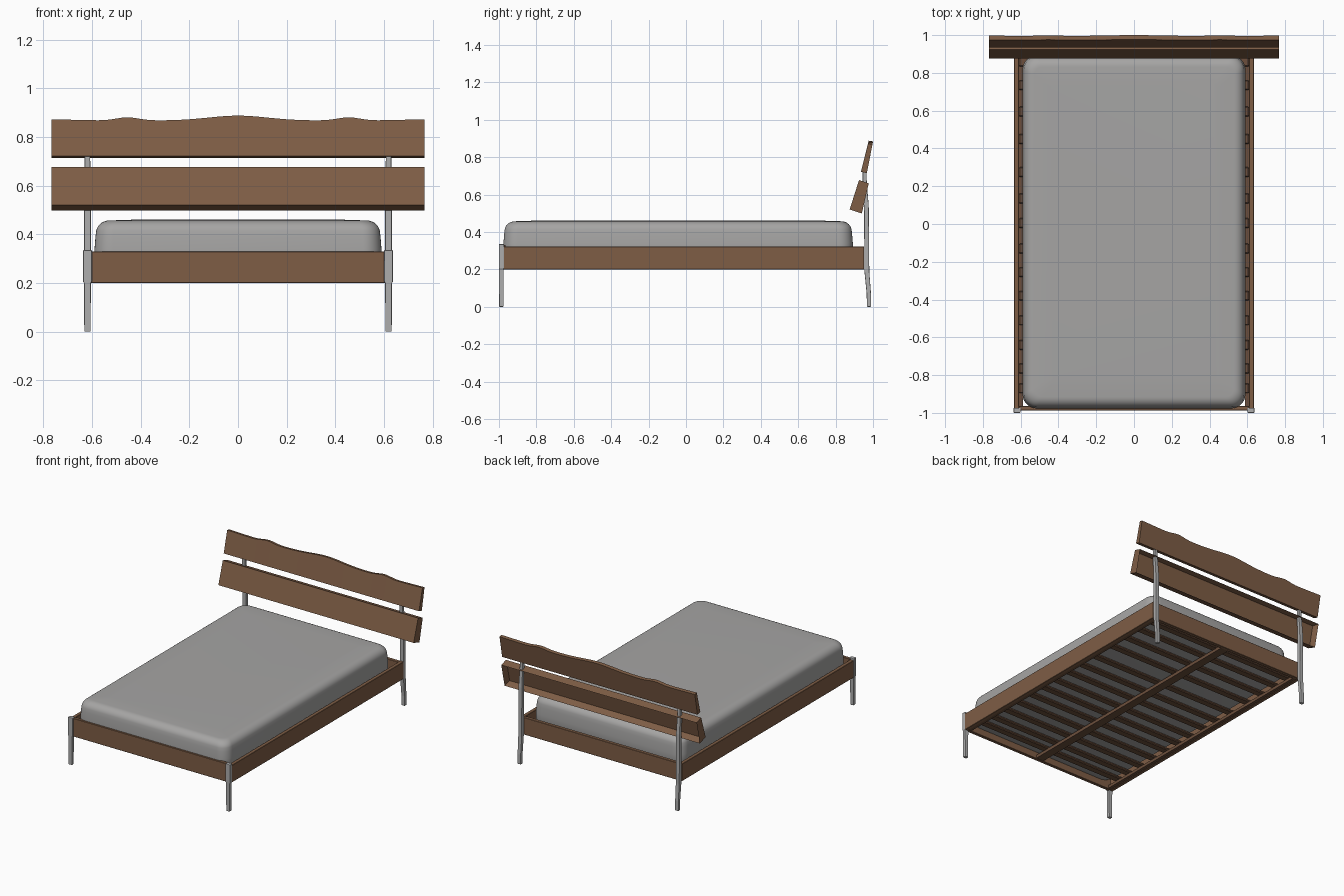
import bpy, bmesh, math

if "Cube" in bpy.data.objects:
    bpy.data.objects.remove(bpy.data.objects["Cube"])


def material(name, rgb):
    m = bpy.data.materials.new(name)
    m.diffuse_color = (*rgb, 1)
    m.use_nodes = True
    m.node_tree.nodes["Principled BSDF"].inputs["Base Color"].default_value = m.diffuse_color
    return m


wood = material("walnut wood", (0.21, 0.11, 0.06))
slat_wood = material("dark slat wood", (0.15, 0.078, 0.045))
fabric = material("grey mattress fabric", (0.38, 0.375, 0.37))
metal = material("brushed metal", (0.42, 0.42, 0.42))


def finish(bm, name, mat, bevel=0.0, segs=1, smooth=False):
    bmesh.ops.recalc_face_normals(bm, faces=bm.faces)
    me = bpy.data.meshes.new(name)
    bm.to_mesh(me)
    bm.free()
    ob = bpy.data.objects.new(name, me)
    bpy.context.collection.objects.link(ob)
    me.materials.append(mat)
    if bevel:
        mod = ob.modifiers.new("soft edges", 'BEVEL')
        mod.width, mod.segments = bevel, segs
    if smooth:
        bpy.ops.object.select_all(action='DESELECT')
        ob.select_set(True)
        bpy.context.view_layer.objects.active = ob
        bpy.ops.object.shade_smooth_by_angle(angle=math.radians(40))
    return ob


def box(name, x0, x1, y0, y1, z0, z1, mat, bevel=0.0, segs=1):
    return loft(name, [(x0, x1, y0, y1, z0), (x0, x1, y0, y1, z1)], mat, bevel, segs)


def loft(name, sections, mat, bevel=0.0, segs=1):
    """Stack of rectangles (x0, x1, y0, y1, z) joined into one solid."""
    bm = bmesh.new()
    rings = [[bm.verts.new(p) for p in ((a, c, z), (b, c, z), (b, d, z), (a, d, z))]
             for a, b, c, d, z in sections]
    for r, s in zip(rings, rings[1:]):
        for i in range(4):
            bm.faces.new((r[i], r[(i + 1) % 4], s[(i + 1) % 4], s[i]))
    bm.faces.new(rings[0])
    bm.faces.new(rings[-1])
    return finish(bm, name, mat, bevel, segs)


# Bed frame: side, foot and head rails with inner ledges
for side, s in (("left", -1), ("right", 1)):
    xs = sorted((s * 0.609, s * 0.635))
    box(side + "_side_rail", *xs, -0.975, 0.953, 0.20, 0.322, wood, 0.002)
    xs = sorted((s * 0.588, s * 0.61))
    box(side + "_slat_ledge", *xs, -0.965, 0.93, 0.203, 0.224, slat_wood)
box("foot_rail", -0.61, 0.61, -0.987, -0.964, 0.20, 0.33, wood, 0.002)
box("head_rail", -0.61, 0.61, 0.928, 0.953, 0.20, 0.322, wood, 0.002)

# Slats and centre beam
for i, y in enumerate((0.86, 0.735, 0.595, 0.45, 0.275, 0.135, 0.005, -0.13, -0.255,
                       -0.38, -0.51, -0.64, -0.765, -0.87)):
    box("slat_%02d" % (i + 1), -0.609, 0.609, y - 0.026, y + 0.026, 0.224, 0.242,
        slat_wood, 0.005)
box("centre_beam", -0.03, 0.03, -0.964, 0.928, 0.203, 0.226, slat_wood)

# Legs and head posts
for side, s in (("left", -1), ("right", 1)):
    c = s * 0.619
    loft(side + "_front_leg", [
        (c - 0.013, c + 0.013, -0.999, -0.976, 0),
        (c - 0.014, c + 0.014, -1.0, -0.975, 0.20),
        (c - 0.018, c + 0.018, -1.0, -0.973, 0.205),
        (c - 0.018, c + 0.018, -1.0, -0.973, 0.335)], metal, 0.003, 2)
    loft(side + "_back_post", [
        (c - 0.013, c + 0.013, 0.967, 0.989, 0),
        (c - 0.013, c + 0.013, 0.966, 0.989, 0.07),
        (c - 0.014, c + 0.014, 0.954, 0.980, 0.19),
        (c - 0.014, c + 0.014, 0.952, 0.977, 0.54),
        (c - 0.012, c + 0.012, 0.945, 0.967, 0.66),
        (c - 0.011, c + 0.011, 0.944, 0.963, 0.75)], metal, 0.003, 2)

# Lower headboard plank: leaning, with a recess in its back
W = 0.767
profile = ((0.875, 0.520), (0.940, 0.499), (0.977, 0.660), (0.925, 0.677))
bm = bmesh.new()
ends = [[bm.verts.new((x, y, z)) for y, z in profile] for x in (-W, W)]
bm.faces.new(ends[0])
bm.faces.new(ends[1])
sides = [bm.faces.new((ends[0][i], ends[0][(i + 1) % 4], ends[1][(i + 1) % 4], ends[1][i]))
         for i in range(4)]
back = sides[1]
bmesh.ops.recalc_face_normals(bm, faces=bm.faces)
bmesh.ops.inset_region(bm, faces=[back], thickness=0.02)
for v in back.verts:
    v.co.y -= 0.04
    v.co.z += 0.012
finish(bm, "lower_headboard_plank", wood)


# Upper headboard plank with a wavy natural top edge
def wave(x):
    return (0.867 + 0.02 * math.exp(-(x / 0.17) ** 2)
            + 0.013 * math.exp(-((abs(x) - 0.455) / 0.065) ** 2)
            + 0.005 * max(0, (abs(x) - 0.55) / 0.22))


bm = bmesh.new()
N = 64
rows = []
for i in range(N + 1):
    x = -W + 2 * W * i / N
    d = wave(x) - 0.887
    rows.append([bm.verts.new((x, y, z)) for y, z in (
        (0.935, 0.722), (0.967, 0.714), (1.0 + d * 0.2, 0.884 + d), (0.977 + d * 0.2, 0.888 + d))])
for r, s in zip(rows, rows[1:]):
    for i in range(4):
        bm.faces.new((r[i], r[(i + 1) % 4], s[(i + 1) % 4], s[i]))
bm.faces.new(rows[0])
bm.faces.new(rows[-1])
finish(bm, "upper_headboard_plank", wood, smooth=True)

# Mattress: rounded corners in plan and a soft rounded edge
def rounded_ring(bm, hx, y0, y1, r, z, n=8):
    pts = []
    for k, (cx, cy) in enumerate(((hx - r, y1 - r), (r - hx, y1 - r),
                                  (r - hx, y0 + r), (hx - r, y0 + r))):
        for j in range(n + 1):
            a = math.pi / 2 * (k + j / n)
            pts.append(bm.verts.new((cx + r * math.cos(a), cy + r * math.sin(a), z)))
    return pts


bm = bmesh.new()
levels = [(0.03, 0.243), (0.009, 0.249), (0.0, 0.27), (0.0, 0.34), (0.004, 0.39)]
levels += [(0.006 + 0.055 * (1 - math.cos(t)), 0.405 + 0.052 * math.sin(t))
           for t in (math.pi / 2 * k / 8 for k in range(1, 9))]
levels.append((0.15, 0.46))
rings = [rounded_ring(bm, 0.59 - d, -0.976 + d, 0.892 - d, max(0.075 - d * 0.5, 0.02), z)
         for d, z in levels]
for r, s in zip(rings, rings[1:]):
    n = len(r)
    for i in range(n):
        bm.faces.new((r[i], r[(i + 1) % n], s[(i + 1) % n], s[i]))
bm.faces.new(rings[0])
bm.faces.new(rings[-1])
finish(bm, "mattress", fabric, smooth=True)
